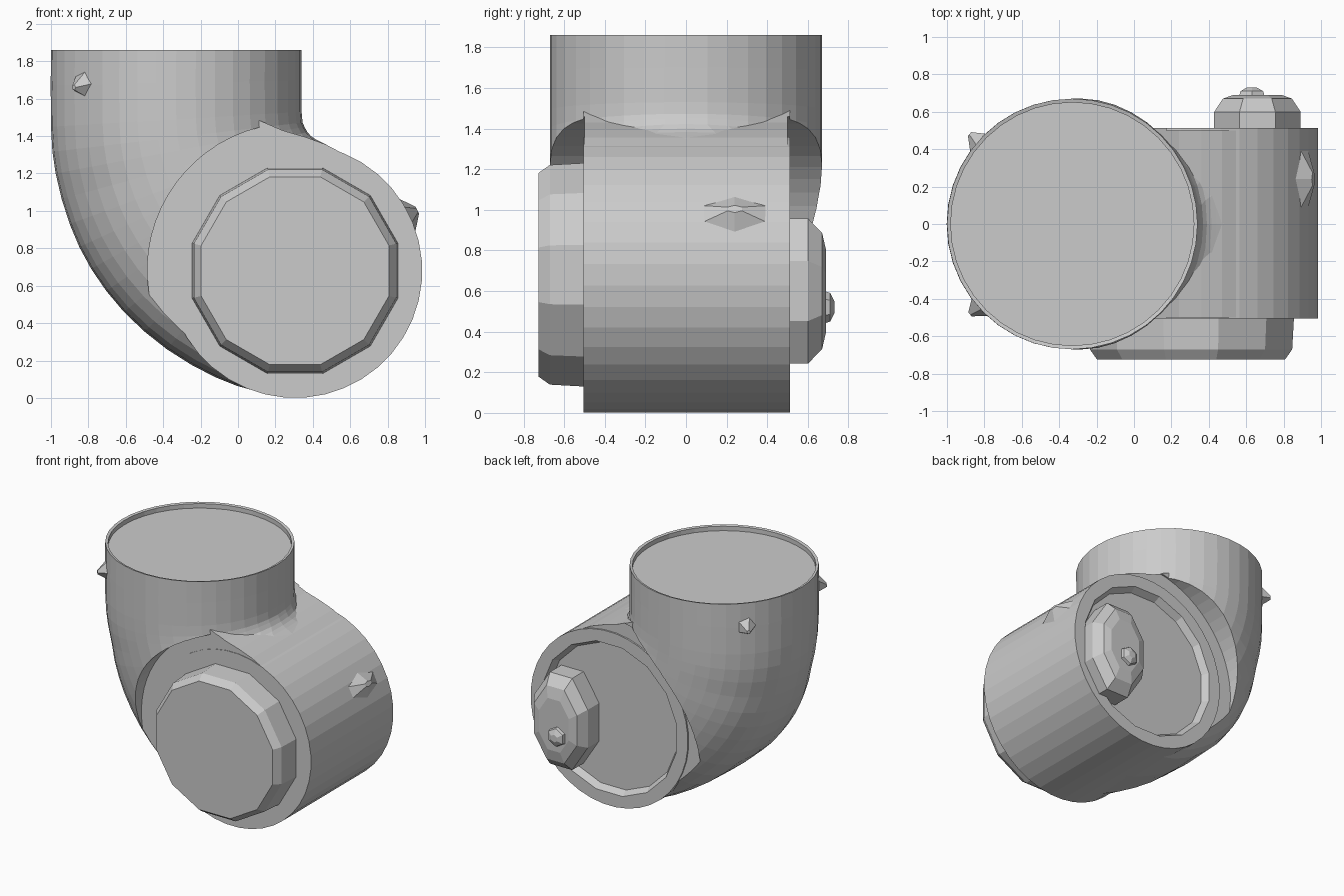
import bpy, bmesh, math
from mathutils import Vector

if "Cube" in bpy.data.objects:
    bpy.data.objects.remove(bpy.data.objects["Cube"])

X, Y, Z = Vector((1, 0, 0)), Vector((0, 1, 0)), Vector((0, 0, 1))


def ring(c, u, v, n, twist=0.0, square=1.0):
    """Ellipse of n points around c; square < 1 fattens it along v."""
    c, u, v = Vector(c), Vector(u), Vector(v)
    pts = []
    for i in range(n):
        a = 2 * math.pi * (i + twist) / n
        s = math.sin(a)
        pts.append(c + u * math.cos(a) + v * math.copysign(abs(s) ** square, s))
    return pts


def loft(name, rings):
    """Closed skin through equal-length rings, capped at both ends."""
    bm = bmesh.new()
    loops = [[bm.verts.new(p) for p in r] for r in rings]
    n = len(loops[0])
    for a, b in zip(loops, loops[1:]):
        for i in range(n):
            j = (i + 1) % n
            bm.faces.new((a[i], a[j], b[j], b[i]))
    bm.faces.new(loops[0])
    bm.faces.new(loops[-1])
    bmesh.ops.recalc_face_normals(bm, faces=bm.faces)
    mesh = bpy.data.meshes.new(name)
    bm.to_mesh(mesh)
    bm.free()
    obj = bpy.data.objects.new(name, mesh)
    bpy.context.collection.objects.link(obj)
    return obj


def lathe_y(name, centre, profile, n, sx=1.0, sz=1.0):
    """Turn (radius, y) pairs about a y axis through centre (x, z)."""
    return loft(name, [ring((centre[0], y, centre[1]), X * r * sx, Z * r * sz, n, 0.5)
                       for r, y in profile])


def combine(target, helper, operation):
    """Boolean a hidden helper into the target."""
    helper.hide_render = True
    helper.hide_set(True)
    mod = target.modifiers.new(helper.name, 'BOOLEAN')
    mod.operation = operation
    mod.solver = 'EXACT'
    mod.object = helper


def spline(pts, steps):
    """Catmull-Rom curve through the points."""
    out = []
    for i in range(len(pts) - 1):
        a, b, c, d = (pts[max(i - 1, 0)], pts[i], pts[i + 1], pts[min(i + 2, len(pts) - 1)])
        for s in range(steps):
            t = s / steps
            out.append((b * 2 + (c - a) * t + (a * 2 - b * 5 + c * 4 - d) * t * t
                        + (b * 3 - a - c * 3 + d) * t ** 3) / 2)
    return out + [pts[-1]]


HUB = (0.305, 0.68)

# elbow body: (outer x, outer z, inner x, inner z) of the cross-sections
sections = [(-1, 1.86, 0.34, 1.86), (-1, 1.45, 0.34, 1.53), (-0.975, 1.20, 0.355, 1.45),
            (-0.90, 0.93, 0.39, 1.40), (-0.785, 0.69, 0.44, 1.37), (-0.61, 0.46, 0.48, 1.35),
            (-0.38, 0.26, 0.51, 1.33), (-0.12, 0.11, 0.53, 1.32), (0.10, 0.035, 0.54, 1.31),
            (0.30, 0.005, 0.55, 1.30)]
outer = spline([Vector((a, 0, b)) for a, b, c, d in sections], 2)
inner = spline([Vector((c, 0, d)) for a, b, c, d in sections], 2)
rings = [ring((-0.33, 0, z), X * 0.65, Y * 0.65, 40) for z in (1.82, 1.855)]
for i, (p, q) in enumerate(zip(outer, inner)):
    t = max(0, (i - 5) / (len(outer) - 6))
    rings.append(ring((p + q) / 2, (q - p) / 2, Y * 0.67, 40, 0, 1 - 0.78 * t ** 0.8))
body = loft("elbow_body", rings)

# saddle that blends the sleeve into the top of the drum
saddle = [(-0.1, 1.2), (-0.1, 1.55), (0.10, 1.49), (0.24, 1.43), (0.36, 1.395),
          (0.47, 1.355), (0.63, 1.27), (0.45, 1.1)]
combine(body, loft("saddle", [[Vector((x, y, z)) for x, z in saddle] for y in (-0.504, 0.512)]),
        'UNION')

# round seats on both sides, the drum fused in, and a shallow recess at the back
for side in (-1, 1):
    combine(body, lathe_y("seat_cutter", HUB, [(0.79, side * 0.5), (0.79, side * 1.0)], 64),
            'DIFFERENCE')
combine(body, lathe_y("joint_drum", HUB, [(0.68, -0.504), (0.68, 0), (0.68, 0.512)], 40),
        'UNION')
combine(body, lathe_y("recess_cutter", HUB, [(0.56, 0.46), (0.60, 0.53)], 16), 'DIFFERENCE')

# front cover plate
lathe_y("front_cover", HUB, [(0.57, -0.495), (0.56, -0.67), (0.52, -0.725)], 12)

# back knob and its centre pin
lathe_y("back_knob", (0.66, 0.60), [(0.25, 0.45), (0.25, 0.60), (0.20, 0.67), (0.14, 0.69)],
        8, 1.0, 1.55)
lathe_y("knob_pin", (0.63, 0.52), [(0.08, 0.68), (0.07, 0.71), (0.03, 0.73)], 6)

# small studs on the sleeve
for side in (-1, 1):
    out = Vector((-0.75, side * 0.66, 0)).normalized()
    along = Vector((-out.y, out.x, 0))
    base = Vector((-0.33, 0, 1.69)) + out * 0.63
    loft("sleeve_stud", [ring(base, along * 0.10, Z * 0.10, 5),
                         ring(base + out * 0.10 - Z * 0.03, along * 0.015, Z * 0.015, 5)])

# small stop tab on the drum rim
out = Vector((math.cos(0.46), 0, math.sin(0.46)))
along = Vector((-out.z, 0, out.x))
base = Vector((HUB[0], 0.24, HUB[1])) + out * 0.66
loft("stop_tab", [ring(base, along * 0.11, Y * 0.22, 6),
                  ring(base + out * 0.07, along * 0.02, Y * 0.04, 6)])
